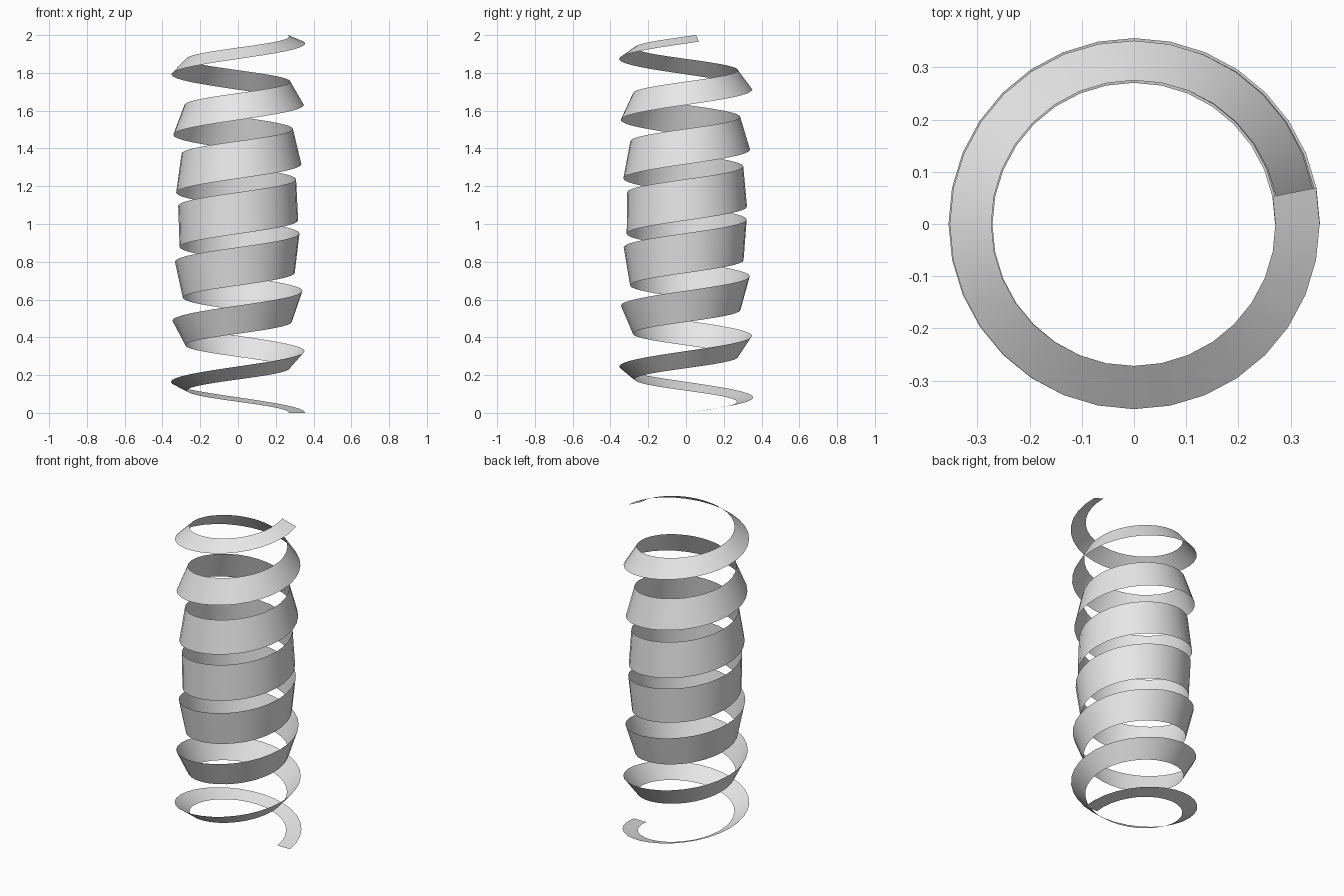
import bpy
import bmesh
from math import sin, cos, radians, tau

default_cube = bpy.data.objects.get("Cube")
if default_cube:
    bpy.data.objects.remove(default_cube, do_unlink=True)

# Ribbon dimensions
STEPS_PER_TURN = 32
STEPS = 225                # seven turns plus one step
RADIUS = 0.313             # helix centre line
HALF_RADIAL = 0.043        # half width where the ribbon lies flat
HALF_HEIGHT = 0.11         # half width where the ribbon stands upright
RISE = 1.983               # climb of the centre line
TWIST = radians(171)       # roll of the ribbon from bottom to top


def ribbon_point(step, side):
    """Point on the lower (-1) or upper (+1) edge of the ribbon."""
    t = step / STEPS
    angle = tau * step / STEPS_PER_TURN
    r = RADIUS + side * HALF_RADIAL * cos(TWIST * t)
    z = RISE * t + side * HALF_HEIGHT * sin(TWIST * t)
    return r * cos(angle), r * sin(angle), z


# Light grey material
grey = bpy.data.materials.new("light grey")
grey.use_nodes = True
colour = (0.8, 0.8, 0.8, 1)
grey.diffuse_color = colour
grey.node_tree.nodes["Principled BSDF"].inputs["Base Color"].default_value = colour

# Single-sheet ribbon swept along the helix while it rolls over
bm = bmesh.new()
rungs = [[bm.verts.new(ribbon_point(i, side)) for side in (-1, 1)]
         for i in range(STEPS + 1)]
for (low, high), (next_low, next_high) in zip(rungs, rungs[1:]):
    bm.faces.new((low, next_low, next_high, high)).smooth = True

# Settle the ribbon on the ground
lowest = min(v.co.z for v in bm.verts)
bmesh.ops.translate(bm, verts=bm.verts, vec=(0, 0, -lowest))

mesh = bpy.data.meshes.new("spiral_ribbon")
bm.to_mesh(mesh)
bm.free()
mesh.materials.append(grey)
ribbon = bpy.data.objects.new("spiral_ribbon", mesh)
bpy.context.collection.objects.link(ribbon)
